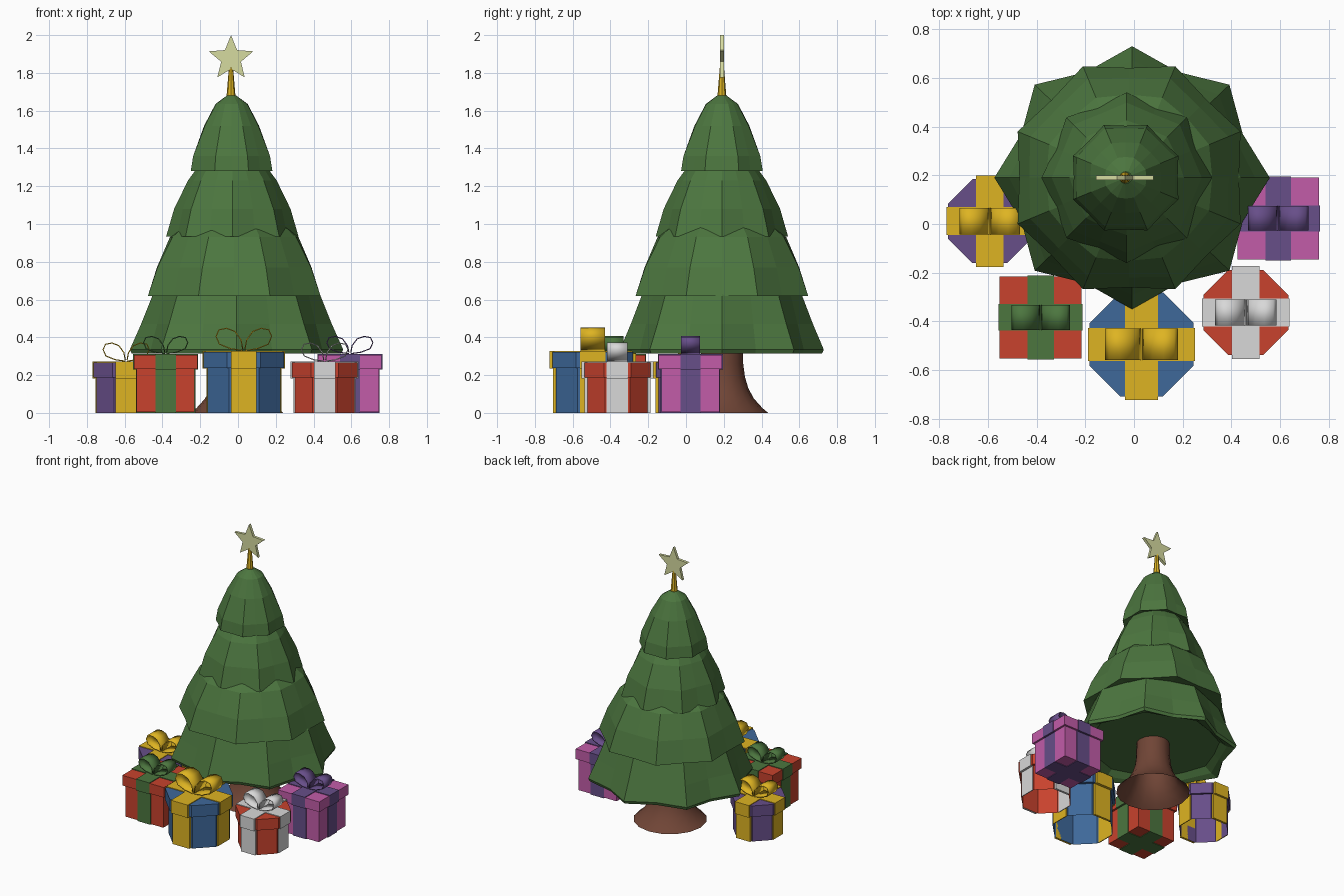
import bpy, bmesh, math
from mathutils import Vector

if "Cube" in bpy.data.objects:
    bpy.data.objects.remove(bpy.data.objects["Cube"])


def material(name, rgb):
    m = bpy.data.materials.new(name)
    lin = [((c / 255 + 0.055) / 1.055) ** 2.4 for c in rgb]
    m.diffuse_color = (*lin, 1)
    m.use_nodes = True
    m.node_tree.nodes["Principled BSDF"].inputs["Base Color"].default_value = m.diffuse_color
    return m


GREEN = material("fir green", (76, 118, 63))
BROWN = material("bark brown", (112, 69, 54))
GOLD = material("gold", (222, 180, 34))
PALE = material("pale yellow", (214, 219, 160))
BLUE = material("blue", (62, 104, 154))
PURPLE = material("purple", (103, 78, 137))
RED = material("red", (200, 66, 45))
PINK = material("pink", (194, 92, 169))
SILVER = material("silver", (216, 216, 216))


def finish(bm, name, mat, smooth=None, recalc=True):
    if recalc:
        bmesh.ops.recalc_face_normals(bm, faces=bm.faces)
    me = bpy.data.meshes.new(name)
    bm.to_mesh(me)
    bm.free()
    me.materials.append(mat)
    if smooth:
        me.shade_smooth()
        me.set_sharp_from_angle(angle=math.radians(smooth))
    ob = bpy.data.objects.new(name, me)
    bpy.context.collection.objects.link(ob)
    return ob


def loft(name, mat, rings, sides, turn=0.0, smooth=None, ysc=1.0, closed=True):
    """Skin rings of (radius, z, cx, cy, valley ratio)."""
    bm = bmesh.new()
    loops = []
    for r, z, cx, cy, valley in rings:
        loop = []
        for i in range(sides):
            a = turn + 2 * math.pi * i / sides
            k = r * (valley if i % 2 else 1)
            loop.append(bm.verts.new((cx + k * math.cos(a), cy + k * ysc * math.sin(a), z)))
        loops.append(loop)
    for lo, hi in zip(loops, loops[1:]):
        for i in range(sides):
            j = (i + 1) % sides
            bm.faces.new((lo[i], lo[j], hi[j], hi[i]))
    if closed:
        bm.faces.new(loops[0][::-1])
        bm.faces.new(loops[-1])
    return finish(bm, name, mat, smooth, recalc=closed)


def prism(bm, cx, cy, half, sides, z0, z1, ends=True):
    """Upright square or octagon with flat sides facing the axes."""
    r = half / math.cos(math.pi / sides)
    rows = [[bm.verts.new((cx + r * math.cos((i + .5) * 2 * math.pi / sides),
                           cy + r * math.sin((i + .5) * 2 * math.pi / sides), z))
             for i in range(sides)] for z in (z0, z1)]
    for i in range(sides):
        j = (i + 1) % sides
        bm.faces.new((rows[0][i], rows[0][j], rows[1][j], rows[1][i]))
    if ends:
        bm.faces.new(rows[0][::-1])
        bm.faces.new(rows[1])


def block(bm, x0, x1, y0, y1, z0, z1):
    for v in bmesh.ops.create_cube(bm, size=1)["verts"]:
        v.co = Vector((x1 if v.co.x > 0 else x0, y1 if v.co.y > 0 else y0,
                       z1 if v.co.z > 0 else z0))


# ---- tree ----
TX, TY = -0.037, 0.19
loft("trunk", BROWN, [(r, z, -0.005, TY, 1) for r, z in
     [(.245, 0), (.215, .025), (.17, .075), (.14, .13), (.122, .19), (.113, .26), (.11, .40)]],
     16, smooth=40, closed=False)

# each tier: centre x, y squash, turned or not, rim-to-top (radius, z, valley ratio)
tiers = [
    (-0.008, .955, 0, [(.45, .365, .95), (.50, .33, .92), (.555, .314, .87), (.565, .335, .87),
                       (.505, .47, .90), (.445, .62, .93), (.36, .70, .96)]),
    (-0.02, 1, 1, [(.38, .64, .94), (.495, .618, .91), (.440, .77, .93),
                   (.355, .93, .96), (.25, 1.02, .97)]),
    (-0.03, 1, 0, [(.25, .96, .94), (.350, .935, .90), (.308, 1.08, .92),
                   (.235, 1.23, .95), (.14, 1.36, .97)]),
    (-0.034, 1, 1, [(.14, 1.31, .94), (.234, 1.28, .91), (.220, 1.36, .92),
                    (.153, 1.52, .95), (.088, 1.635, .97), (.025, 1.68, 1)]),
]
for n, (cx, ysc, turned, prof) in enumerate(tiers):
    loft(f"tree_tier_{n + 1}", GREEN, [(r, z, cx, TY, v) for r, z, v in prof], 16,
         turn=turned * math.pi / 8, ysc=ysc)

# ---- tree topper ----
loft("star_post", GOLD, [(.025, 1.66, TX, TY, 1), (.011, 1.83, TX, TY, 1)], 8)
bm = bmesh.new()
outline = []
for i in range(10):
    a = math.pi / 2 + i * math.pi / 5
    r = .124 if i % 2 == 0 else .055
    outline.append(bm.verts.new((TX + r * math.cos(a), TY - .01, 1.876 + r * math.sin(a))))
ext = bmesh.ops.extrude_face_region(bm, geom=[bm.faces.new(outline)])
bmesh.ops.translate(bm, verts=[v for v in ext["geom"] if isinstance(v, bmesh.types.BMVert)],
                    vec=(0, .02, 0))
finish(bm, "star", PALE)

# ---- presents ----
LOOP = [(.04, .08), (.10, .48), (.32, .86), (.62, 1), (.90, .93),
        (1, .64), (.88, .3), (.48, .1), (.04, .02)]


def bow(name, mat, cx, cy, z, w, h, depth):
    bm = bmesh.new()
    for s in (-1, 1):
        rows = [[bm.verts.new((cx + s * px * w, cy + d * depth, z + pz * h)) for d in (-1, 1)]
                for px, pz in LOOP]
        for a, b in zip(rows, rows[1:]):
            bm.faces.new((a[0], a[1], b[1], b[0]))
    ob = finish(bm, name, mat, smooth=35)
    mod = ob.modifiers.new("thickness", 'SOLIDIFY')
    mod.thickness, mod.offset = .006, 0


def present(name, paper, ribbon, cx, cy, lid, body, top, lip, sides, rw, bow_w, bow_h):
    wrapped = sides == 4          # square boxes are wrapped below, round ones are open below
    bm = bmesh.new()
    prism(bm, cx, cy, body, sides, .004 if wrapped else 0, lip + .004, ends=wrapped)
    prism(bm, cx, cy, lid, sides, lip, top - .005)
    finish(bm, name + "_box", paper)
    # ribbon: four body strips, then a cross over the lid
    bm = bmesh.new()
    ox, oy = (.004, .004) if wrapped else (.006, .016)
    for s in (-1, 1):
        xs = sorted((cx + s * body, cx + s * (body + ox)))
        ys = sorted((cy + s * body, cy + s * (body + oy)))
        block(bm, *xs, cy - rw, cy + rw, 0, lip)
        block(bm, cx - rw, cx + rw, *ys, 0, lip)
    levels = [(lid, lip - .004, top)] + ([(body, 0, .006)] if wrapped else [])
    for half, z0, z1 in levels:
        block(bm, cx - half - ox, cx + half + ox, cy - rw, cy + rw, z0, z1)
        block(bm, cx - rw, cx + rw, cy - half - oy, cy + half + oy, z0, z1)
    finish(bm, name + "_ribbon", ribbon)
    bow(name + "_bow", ribbon, cx, cy, top, bow_w, bow_h, rw * .95)


present("left_present", PURPLE, GOLD, -.592, .012, .172, .157, .272, .187, 8, .057, .122, .098)
present("front_left_present", RED, GREEN, -.383, -.383, .168, .154, .312, .233, 4, .054, .117, .093)
present("front_present", BLUE, GOLD, .031, -.494, .213, .193, .328, .238, 8, .068, .147, .12)
present("front_right_present", RED, SILVER, .459, -.363, .174, .158, .272, .187, 8, .057, .123, .098)
present("right_present", PINK, PURPLE, .592, .023, .168, .154, .312, .233, 4, .053, .122, .093)
